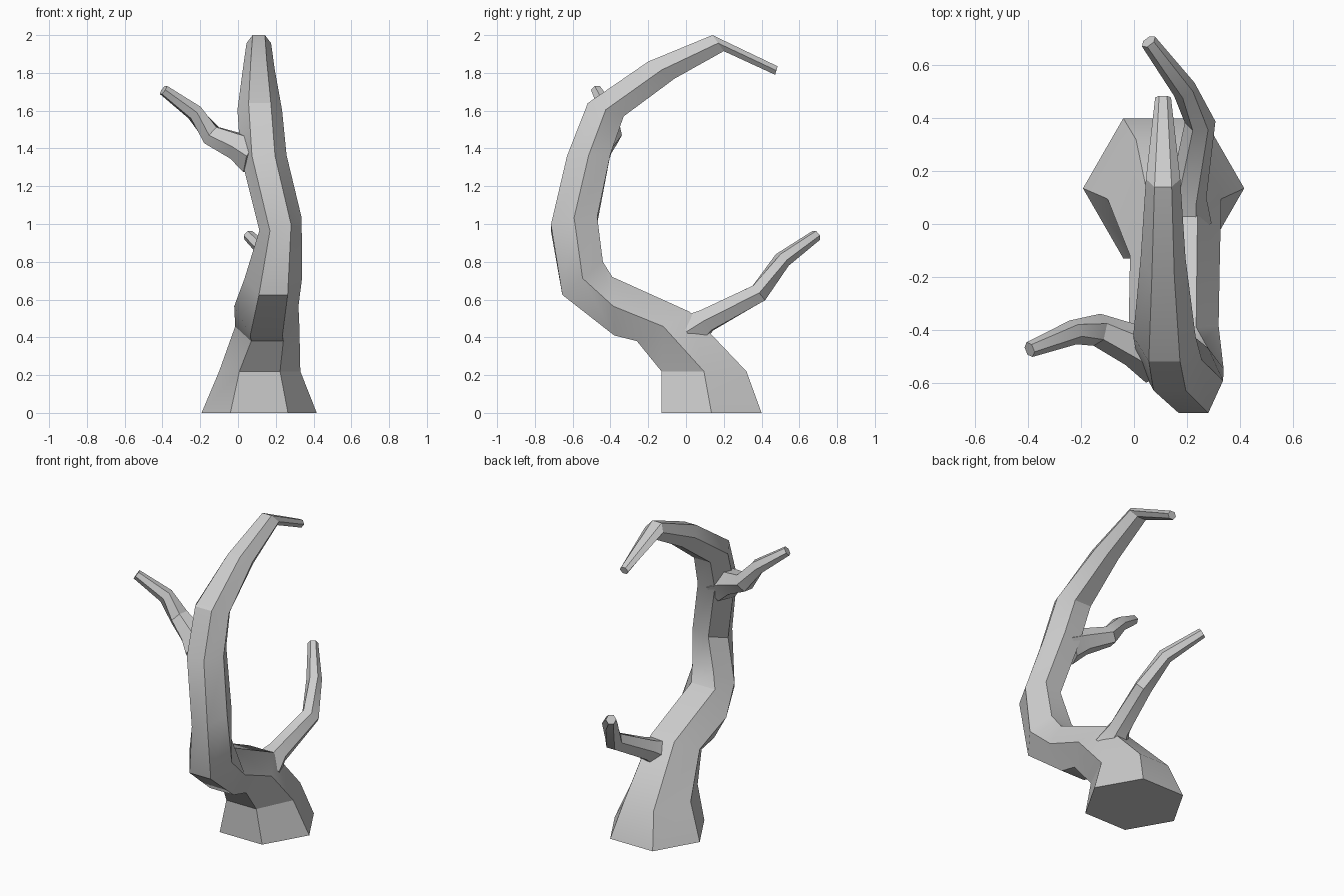
import bpy
from math import cos, sin, pi
from mathutils import Vector

if "Cube" in bpy.data.objects:
    bpy.data.objects.remove(bpy.data.objects["Cube"])


def skin(name, rings):
    # Join consecutive six-sided rings and cap both ends
    n = 6
    verts = [v for r in rings for v in r]
    faces = [tuple(reversed(range(n))),
             tuple(range(len(verts) - n, len(verts)))]
    for k in range(len(rings) - 1):
        for i in range(n):
            j = (i + 1) % n
            faces.append((k*n + i, k*n + j, (k+1)*n + j, (k+1)*n + i))
    me = bpy.data.meshes.new(name)
    me.from_pydata(verts, [], faces)
    ob = bpy.data.objects.new(name, me)
    bpy.context.collection.objects.link(ob)
    bpy.ops.object.select_all(action='DESELECT')
    ob.select_set(True)
    bpy.context.view_layer.objects.active = ob
    bpy.ops.object.shade_smooth_by_angle(angle=0.5)
    return ob


def trunk_ring(cx, hw, fy, fz, by, bz, tilt=0.0):
    # Hexagon with a front edge, a back edge and a corner on each side
    f, b = Vector((cx, fy, fz)), Vector((cx, by, bz))
    m = (f + b) / 2
    side = Vector((hw, 0, hw * tilt))
    return [f - side/2, f + side/2, m + side, b + side/2, b - side/2, m - side]


def branch(name, pts):
    # Hexagonal tube swept along a short path of (x, y, z, radius)
    P = [Vector(p[:3]) for p in pts]
    rings = []
    for i, p in enumerate(P):
        t = P[min(i+1, len(P)-1)] - P[max(i-1, 0)]
        t.normalize()
        u = t.cross(Vector((0, 0, 1))).normalized()
        w = u.cross(t)
        r = pts[i][3]
        rings.append([p + r * (cos(a*pi/3) * u + sin(a*pi/3) * w)
                      for a in range(6)])
        # ring runs clockwise or not consistently along t
        if (rings[-1][1] - p).cross(rings[-1][2] - p).dot(t) < 0:
            rings[-1].reverse()
    return skin(name, rings)


# Curved trunk: centre x, half width, front y/z, back y/z, sideways tilt
skin("trunk", [trunk_ring(*r) for r in [
    (0.112, 0.305, -0.13, 0.00, 0.40, 0.00),
    (0.115, 0.215, -0.13, 0.22, 0.32, 0.22),
    (0.155, 0.17, -0.26, 0.38, 0.02, 0.535),
    (0.150, 0.17, -0.38, 0.41, -0.39, 0.72),
    (0.187, 0.152, -0.655, 0.625, -0.44, 0.80),
    (0.225, 0.112, -0.715, 0.98, -0.47, 1.02, 0.3),
    (0.135, 0.122, -0.63, 1.36, -0.40, 1.37),
    (0.115, 0.118, -0.52, 1.64, -0.33, 1.57),
    (0.110, 0.085, -0.20, 1.86, -0.06, 1.77),
    (0.110, 0.065, 0.14, 2.00, 0.20, 1.915),
    (0.110, 0.030, 0.485, 1.835, 0.472, 1.79)]])

# Low branch reaching to the back
branch("lower_branch", [
    (0.19, 0.02, 0.43, 0.105), (0.205, 0.11, 0.49, 0.07),
    (0.25, 0.386, 0.635, 0.058), (0.19, 0.51, 0.81, 0.046),
    (0.055, 0.69, 0.94, 0.031)])

# High branch reaching to the left
branch("upper_branch", [
    (0.09, -0.50, 1.36, 0.11), (0.00, -0.46, 1.41, 0.08),
    (-0.14, -0.40, 1.47, 0.062), (-0.23, -0.41, 1.59, 0.047),
    (-0.395, -0.475, 1.71, 0.03)])
